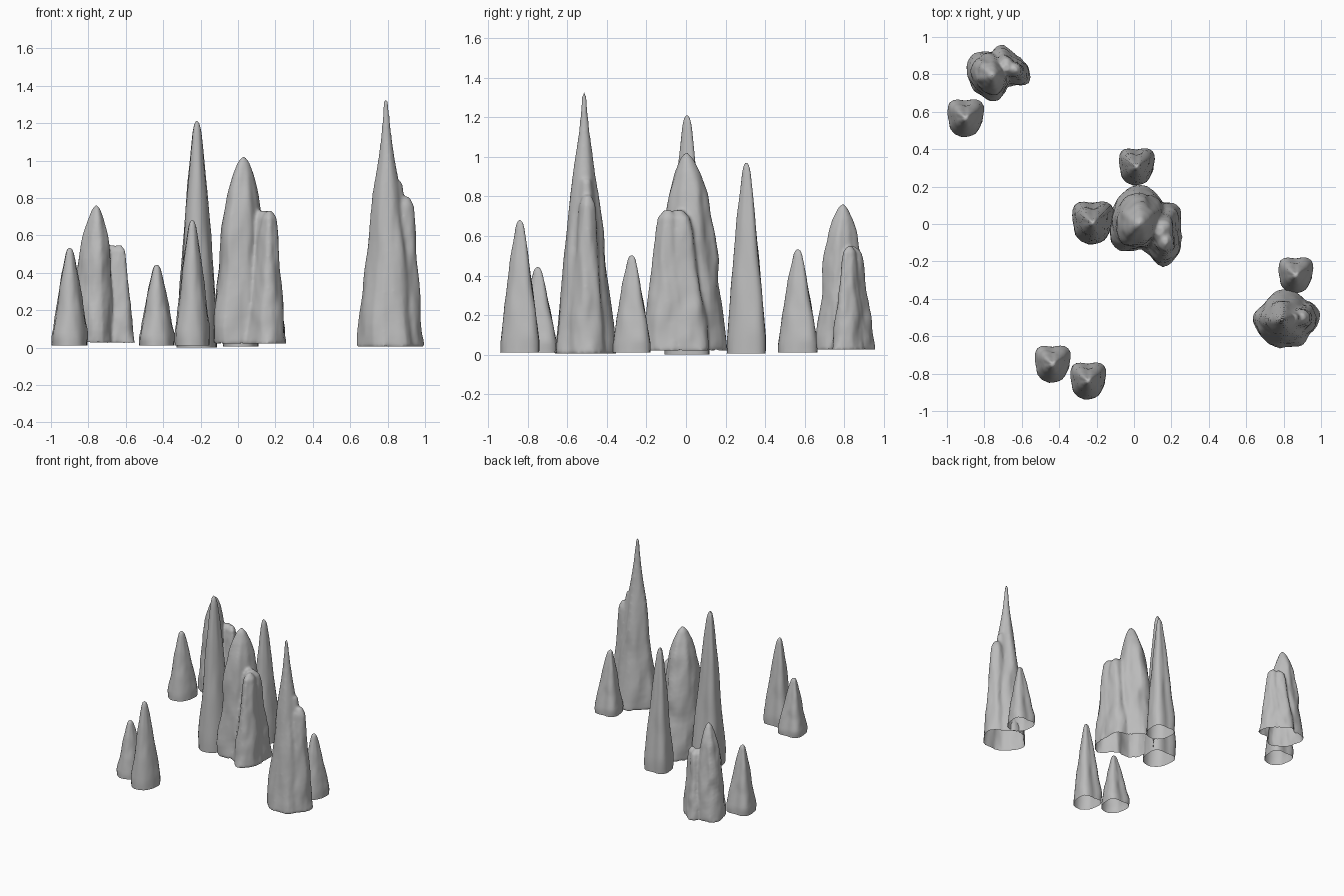
import bpy
import bmesh
from math import cos, sin, pi, radians
from mathutils import Vector, noise

cube = bpy.data.objects.get("Cube")
if cube:
    bpy.data.objects.remove(cube, do_unlink=True)

# Single grey stone colour
stone = bpy.data.materials.new("grey_stone")
stone.use_nodes = True
COLOUR = (0.5, 0.5, 0.5, 1)
stone.diffuse_color = COLOUR
bsdf = stone.node_tree.nodes["Principled BSDF"]
bsdf.inputs["Base Color"].default_value = COLOUR
bsdf.inputs["Roughness"].default_value = 0.9

SIDES, RINGS = 32, 30


def smooth_mix(a, b, t):
    return a + (b - a) * t * t * (3 - 2 * t)


def outline_radius(outline, angle):
    """Radius at an angle; the outline lists radii counter-clockwise from +x."""
    f = angle / (2 * pi) * len(outline)
    i = int(f)
    return smooth_mix(outline[i % len(outline)], outline[(i + 1) % len(outline)], f - i)


def profile_at(profile, t):
    """Width factor at height fraction t."""
    for (t0, s0), (t1, s1) in zip(profile, profile[1:]):
        if t <= t1:
            return s0 + (s1 - s0) * (t - t0) / (t1 - t0)
    return profile[-1][1]


def add_cone(bm, base, tip, outline, profile, rough, seed):
    """Loft a fluted, closed cone from base to tip."""
    base, tip = Vector(base), Vector(tip)
    rows = []
    for j in range(RINGS):
        t = 1 - (1 - j / (RINGS - 1)) ** 1.3
        centre = base.lerp(tip, t)
        width = profile_at(profile, t)
        row = []
        for i in range(SIDES):
            a = 2 * pi * i / SIDES
            p = Vector((cos(a) * 1.6 + seed, sin(a) * 1.6, t * 4))
            bump = 1 + rough * noise.noise(p) + rough * 0.5 * noise.noise(p * 2.1)
            r = outline_radius(outline, a) * width * bump
            row.append(bm.verts.new(centre + Vector((cos(a) * r, sin(a) * r, 0))))
        rows.append(row)
    for low, high in zip(rows, rows[1:]):
        for i in range(SIDES):
            k = (i + 1) % SIDES
            bm.faces.new((low[i], low[k], high[k], high[i]))
    bm.faces.new(rows[0][::-1])
    bm.faces.new(rows[-1])


def fuse(mesh):
    """Merge overlapping lobes into one soft skin."""
    ob = bpy.data.objects.new("fuse_helper", mesh)
    bpy.context.collection.objects.link(ob)
    remesh = ob.modifiers.new("fuse", "REMESH")
    remesh.mode = "VOXEL"
    remesh.voxel_size = 0.01
    relax = ob.modifiers.new("relax", "SMOOTH")
    relax.factor = 0.5
    relax.iterations = 5
    graph = bpy.context.evaluated_depsgraph_get()
    fused = bpy.data.meshes.new_from_object(ob.evaluated_get(graph))
    bpy.data.objects.remove(ob, do_unlink=True)
    return fused


def make_mesh(name, cones, rough):
    bm = bmesh.new()
    for n, cone in enumerate(cones):
        add_cone(bm, *cone, rough=rough, seed=n * 5.3)
    mesh = bpy.data.meshes.new(name)
    bm.to_mesh(mesh)
    bm.free()
    if len(cones) > 1:
        mesh = fuse(mesh)
    # Hollow underside: remove the floor
    bm = bmesh.new()
    bm.from_mesh(mesh)
    bm.normal_update()
    floor = [f for f in bm.faces
             if f.normal.z < -0.6 and f.calc_center_median().z < 0.01]
    bmesh.ops.delete(bm, geom=floor, context="FACES")
    bm.to_mesh(mesh)
    bm.free()
    mesh.materials.clear()
    mesh.materials.append(stone)
    mesh.shade_smooth()
    return mesh


def place(name, mesh, loc, scale=(1, 1, 1), turn=0):
    ob = bpy.data.objects.new(name, mesh)
    ob.location, ob.scale = loc, scale
    ob.rotation_euler.z = radians(turn)
    bpy.context.collection.objects.link(ob)


# Slender spire, unit height
spire_mesh = make_mesh("spire", [(
    (0, 0, 0), (0, 0, 1),
    (0.094, 0.122, 0.092, 0.118, 0.09, 0.096, 0.102, 0.092),
    ((0, 0.98), (0.1, 0.98), (0.3, 0.81), (0.5, 0.64), (0.7, 0.47),
     (0.85, 0.32), (0.95, 0.21), (0.985, 0.14), (1, 0.04)))], 0.07)

# Twin-peaked mound: main peak, lower peak, broad saddle between them
mound_mesh = make_mesh("mound", [
    ((0.03, 0.01, 0), (0.03, 0, 1),
     (0.14, 0.17, 0.19, 0.17, 0.16, 0.18, 0.15, 0.13),
     ((0, 1), (0.2, 0.94), (0.4, 0.84), (0.6, 0.73), (0.8, 0.56),
      (0.9, 0.38), (0.97, 0.2), (1, 0.06))),
    ((0.155, -0.09, 0), (0.168, -0.09, 0.71),
     (0.1, 0.11, 0.1, 0.1, 0.12, 0.11, 0.14, 0.11),
     ((0, 1), (0.28, 0.84), (0.55, 0.62), (0.83, 0.48), (0.95, 0.38), (1, 0.15))),
    ((0.13, 0, 0), (0.135, -0.04, 0.71),
     (0.125, 0.15, 0.12, 0.1, 0.1, 0.1, 0.12, 0.13),
     ((0, 1), (0.3, 0.84), (0.55, 0.66), (0.85, 0.54), (0.95, 0.45), (1, 0.2)))], 0.12)

# Tall pillar with a sloping shoulder
pillar_mesh = make_mesh("pillar", [
    ((0, 0, 0), (-0.02, 0, 1.325),
     (0.165, 0.155, 0.16, 0.15, 0.17, 0.15, 0.15, 0.155),
     ((0, 1), (0.15, 0.89), (0.3, 0.75), (0.45, 0.61), (0.6, 0.46), (0.75, 0.28),
      (0.85, 0.17), (0.93, 0.11), (0.98, 0.08), (1, 0.04))),
    ((0.06, 0.01, 0), (0.082, 0.015, 0.8),
     (0.125, 0.12, 0.1, 0.1, 0.1, 0.1, 0.1, 0.11),
     ((0, 1), (0.25, 0.83), (0.5, 0.65), (0.8, 0.49), (0.94, 0.4), (1, 0.2))),
    ((0.02, 0.01, 0), (0.04, 0.01, 0.88),
     (0.11, 0.11, 0.1, 0.1, 0.1, 0.1, 0.1, 0.11),
     ((0, 1), (0.5, 0.65), (0.8, 0.46), (1, 0.25)))], 0.12)

place("central_mound", mound_mesh, (0, 0, 0.02))
place("back_mound", mound_mesh, (-0.77, 0.775, 0.025), (0.75, 0.75, 0.735), 50)
place("tall_pillar", pillar_mesh, (0.81, -0.515, 0.005))

# Spires: name, x, y, base height, width, height
SPIRES = (
    ("central_side_spire", -0.22, 0.005, 0, 1.16, 1.21),
    ("central_back_spire", 0.015, 0.305, 0.005, 1, 0.965),
    ("pillar_side_spire", 0.865, -0.275, 0.012, 0.97, 0.49),
    ("front_short_spire", -0.435, -0.75, 0.012, 1, 0.43),
    ("front_tall_spire", -0.245, -0.84, 0.01, 1, 0.67),
    ("back_side_spire", -0.9, 0.565, 0.012, 1.02, 0.52),
)
for name, x, y, z, width, height in SPIRES:
    place(name, spire_mesh, (x, y, z), (width, width, height))
